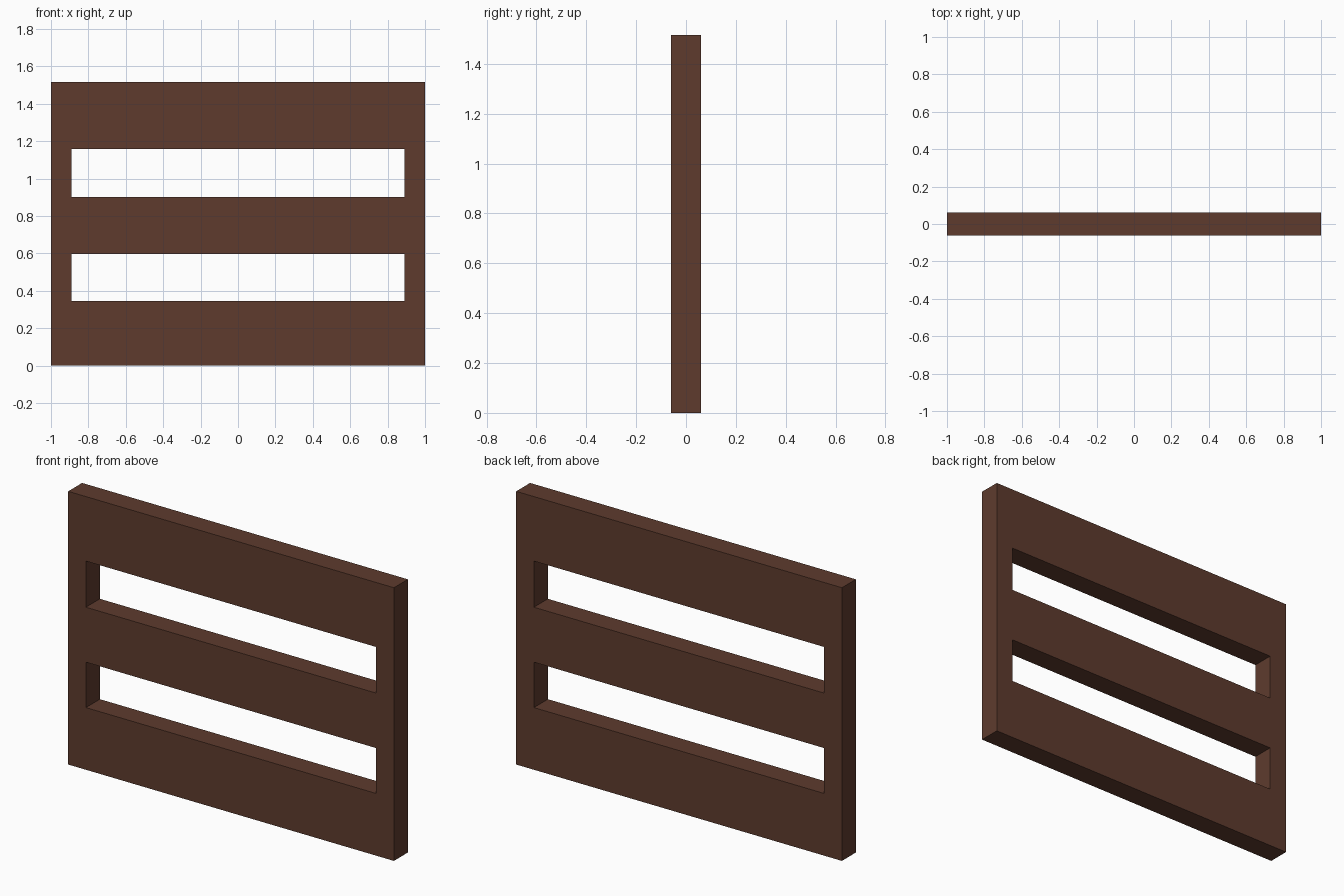
import bpy
import bmesh

if "Cube" in bpy.data.objects:
    bpy.data.objects.remove(bpy.data.objects["Cube"])

# Outline and slot positions
XS = [-1.0, -0.891, 0.891, 1.0]
ZS = [0.0, 0.345, 0.597, 0.902, 1.158, 1.516]
DEPTH = 0.122

wood = bpy.data.materials.new("dark_brown_wood")
wood.diffuse_color = (0.112, 0.044, 0.027, 1.0)
wood.use_nodes = True
wood.node_tree.nodes["Principled BSDF"].inputs["Base Color"].default_value = wood.diffuse_color

# Front face as a grid, leaving out the two slots
bm = bmesh.new()
verts = [[bm.verts.new((x, -DEPTH / 2, z)) for x in XS] for z in ZS]
for row in range(len(ZS) - 1):
    for col in range(len(XS) - 1):
        if col == 1 and row % 2 == 1:
            continue
        bm.faces.new((verts[row][col], verts[row][col + 1],
                      verts[row + 1][col + 1], verts[row + 1][col]))

# Thicken the front face into a solid panel
ext = bmesh.ops.extrude_face_region(bm, geom=bm.faces[:], use_keep_orig=True)
moved = [g for g in ext["geom"] if isinstance(g, bmesh.types.BMVert)]
bmesh.ops.translate(bm, verts=moved, vec=(0, DEPTH, 0))
bmesh.ops.recalc_face_normals(bm, faces=bm.faces[:])

mesh = bpy.data.meshes.new("slotted_panel")
bm.to_mesh(mesh)
bm.free()
mesh.materials.append(wood)
panel = bpy.data.objects.new("slotted_panel", mesh)
bpy.context.collection.objects.link(panel)
